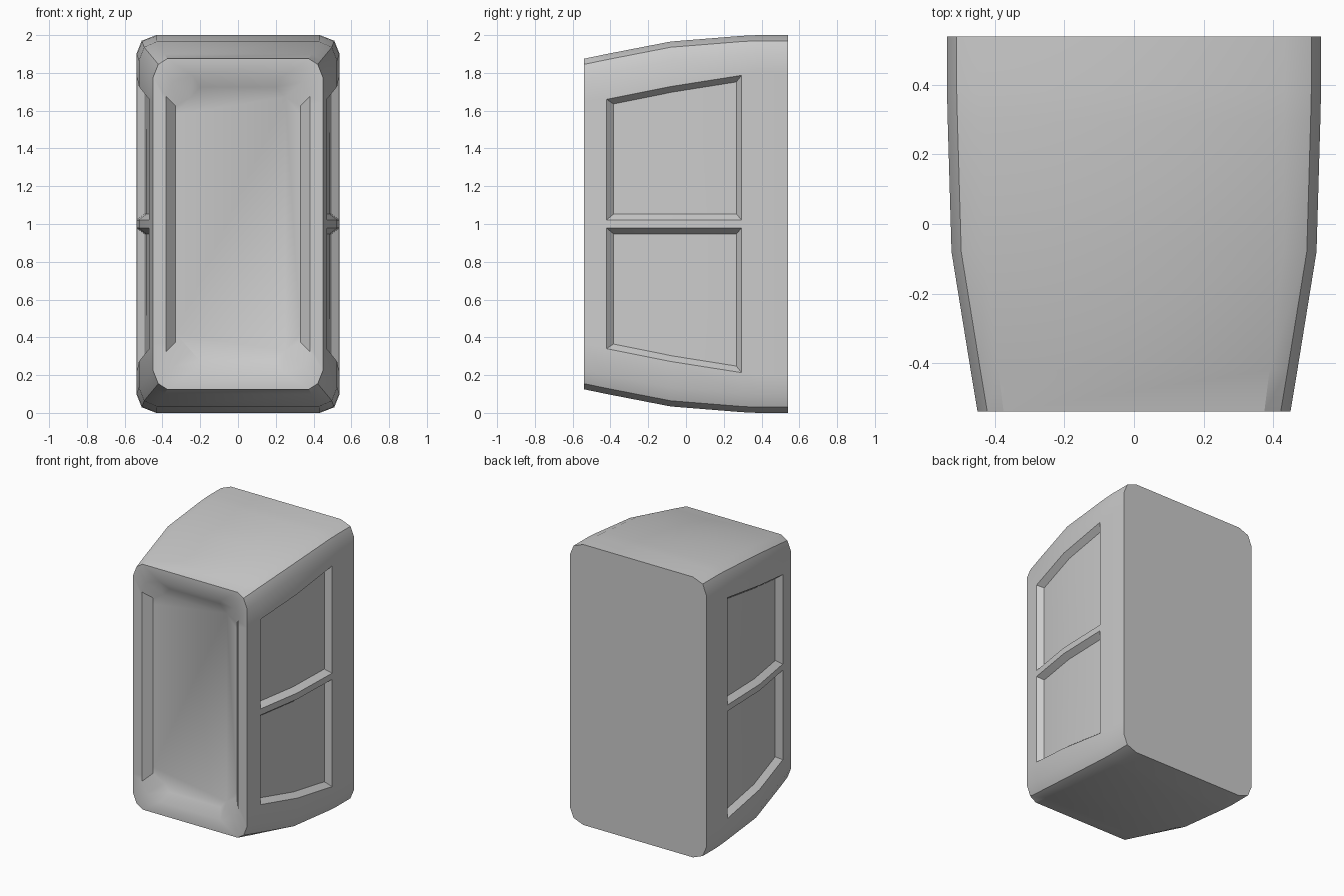
import bpy, bmesh, math

if "Cube" in bpy.data.objects:
    bpy.data.objects.remove(bpy.data.objects["Cube"])

bm = bmesh.new()


def ring(y, corner, rows):
    """Closed outline, symmetric in x and about z = 1; points are (x, height above 1)."""
    quarter = corner + [(corner[-1][0], r) for r in rows]
    right = quarter + [(x, -h) for x, h in reversed(quarter)]
    pts = right + [(-x, h) for x, h in reversed(right)]
    return [bm.verts.new((x, y, 1 + h)) for x, h in pts]


def body_ring(y, hw, top, flat, row):
    return ring(y, [(hw - flat, top), (hw - 0.028, top - 0.03), (hw, top - 0.1)],
                [row, 0.022])


def loft(a, b):
    n = len(a)
    return [bm.faces.new((a[i], a[(i + 1) % n], b[(i + 1) % n], b[i])) for i in range(n)]


# front recess floor and rim, then body sections from front to back
# (y, half width, half height, corner width, panel edge height)
sections = [
    (-0.54, 0.450, 0.875, 0.075, 0.64),
    (-0.42, 0.470, 0.900, 0.080, 0.66),
    (-0.08, 0.525, 0.966, 0.095, 0.728),
    (0.295, 0.536, 0.996, 0.105, 0.787),
    (0.38, 0.538, 1.000, 0.105, 0.80),
    (0.54, 0.538, 1.000, 0.105, 0.80),
]
rings = [
    ring(-0.485, [(0.20, 0.725), (0.25, 0.67), (0.33, 0.625)], [0.58, 0.022]),
    ring(-0.54, [(0.24, 0.785), (0.345, 0.755), (0.38, 0.675)], [0.63, 0.022]),
] + [body_ring(*s) for s in sections]
strips = [loft(a, b) for a, b in zip(rings, rings[1:])]
bm.faces.new(rings[0])
bm.faces.new(rings[-1])
bmesh.ops.recalc_face_normals(bm, faces=bm.faces[:])

# two sunken panels on each side, each spanning two sections
n = len(rings[0])
for i in (3, 5, n - 5, n - 7):
    region = [strips[3][i], strips[4][i]]
    bmesh.ops.inset_region(bm, faces=region, thickness=0.03, depth=-0.04,
                           use_even_offset=True, use_boundary=True)

mesh = bpy.data.meshes.new("cabinet_body")
bm.to_mesh(mesh)
bm.free()
body = bpy.data.objects.new("cabinet_body", mesh)
bpy.context.collection.objects.link(body)
bpy.context.view_layer.objects.active = body
body.select_set(True)
bpy.ops.object.shade_smooth_by_angle(angle=math.radians(30))
